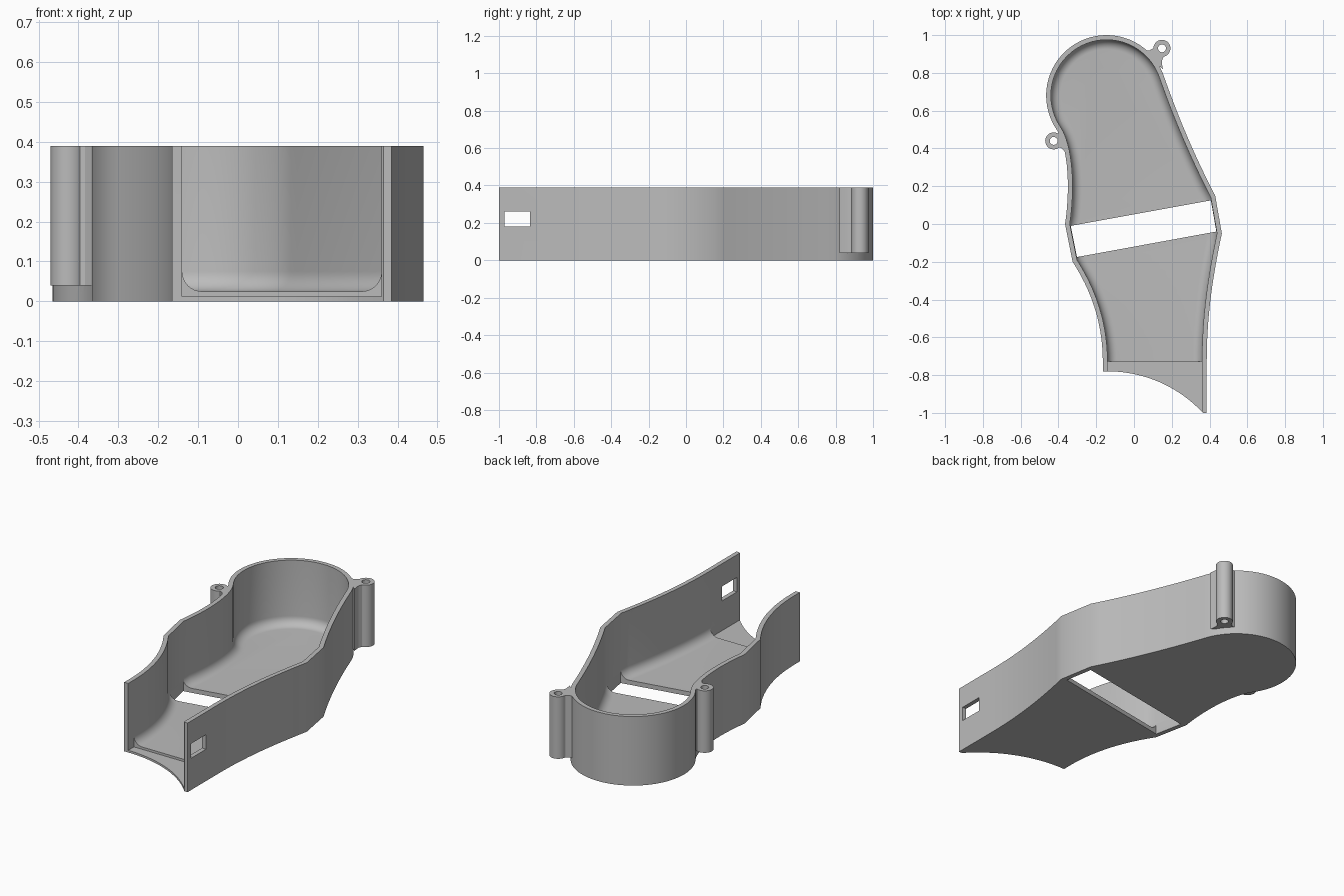
import bpy, bmesh, math
from mathutils import Vector
from mathutils.geometry import interpolate_bezier

if "Cube" in bpy.data.objects:
    bpy.data.objects.remove(bpy.data.objects["Cube"])

H, WALL, FLOOR, FILLET = 0.39, 0.025, 0.025, 0.05
FRONT = -0.73

grey = bpy.data.materials.new("plain grey")
grey.use_nodes = True
grey.diffuse_color = (0.5, 0.5, 0.5, 1)
grey.node_tree.nodes["Principled BSDF"].inputs["Base Color"].default_value = (0.5, 0.5, 0.5, 1)


def bend(a, b, c, d, n=14):
    """Points along a cubic curve"""
    return [Vector((p.x, p.y)) for p in
            interpolate_bezier(*[Vector((*q, 0)) for q in (a, b, c, d)], n)]


def offset(path, dist):
    """Shift an open path towards its right-hand side, with mitred corners"""
    out = []
    for i, p in enumerate(path):
        before = (p - path[i - 1]).normalized() if i else None
        after = (path[i + 1] - p).normalized() if i < len(path) - 1 else None
        before, after = before or after, after or before
        n1, n2 = Vector((before.y, -before.x)), Vector((after.y, -after.x))
        out.append(p + (n1 + n2) * dist / (1 + n1.dot(n2)))
    out[0].y = out[-1].y = FRONT
    return out


def loft(name, rings):
    """Closed solid through (outline, height) rings"""
    bm = bmesh.new()
    loops = [[bm.verts.new((p[0], p[1], z)) for p in pts] for pts, z in rings]
    n = len(loops[0])
    for lo, hi in zip(loops, loops[1:]):
        for i in range(n):
            bm.faces.new((lo[i], lo[(i + 1) % n], hi[(i + 1) % n], hi[i]))
    bm.faces.new(loops[0])
    bm.faces.new(loops[-1])
    bmesh.ops.recalc_face_normals(bm, faces=bm.faces)
    mesh = bpy.data.meshes.new(name)
    bm.to_mesh(mesh)
    bm.free()
    mesh.materials.append(grey)
    ob = bpy.data.objects.new(name, mesh)
    bpy.context.collection.objects.link(ob)
    return ob


def prism(name, pts, z0, z1):
    return loft(name, [(pts, z0), (pts, z1)])


def circle(c, r, n=32):
    return [(c[0] + r * math.cos(2 * math.pi * i / n),
             c[1] + r * math.sin(2 * math.pi * i / n)) for i in range(n)]


def combine(body, tool, operation):
    mod = body.modifiers.new(operation, 'BOOLEAN')
    mod.operation, mod.solver, mod.object = operation, 'EXACT', tool
    bpy.context.view_layer.objects.active = body
    bpy.ops.object.modifier_apply(modifier=mod.name)
    bpy.data.objects.remove(tool)


# Wall outline from the left front, round the back, to the right front
centre, radius = Vector((-0.145, 0.68)), 0.32
arc = [centre + radius * Vector((math.cos(a), math.sin(a)))
       for a in (math.radians(214 - 194 * i / 48) for i in range(49))]
path = bend((-0.165, FRONT), (-0.165, -0.54), (-0.218, -0.365), (-0.325, -0.2))
path += bend((-0.365, 0), (-0.335, 0.2), (-0.35, 0.41), arc[0])[:-1]
path += arc
path += bend(arc[-1], (0.222, 0.6), (0.31, 0.38), (0.43, 0.15))[1:]
path += bend((0.465, -0.05), (0.412, -0.3), (0.385, -0.5), (0.385, FRONT))

# Solid body with a hollow curved front lip
lip_r, lip_x = 0.69, -0.14
lip = []
for i in range(21):
    x = 0.365 - (0.365 - lip_x) * i / 20
    lip.append((x, -0.78 - lip_r + math.sqrt(lip_r ** 2 - (x - lip_x) ** 2)))
body = prism("housing", path + [(0.385, -1.0)] + lip + [(-0.165, -0.78)], 0, H)

# Screw bosses with flared necks: centre and direction to the wall
bosses = [(Vector((0.148, 0.93)), Vector((-0.65, -0.76))),
          (Vector((-0.425, 0.44)), Vector((1, 0.1)))]
flare = [(0, 0.042), (0.03, 0.036), (0.05, 0.042), (0.066, 0.058), (0.08, 0.075)]
for c, u in bosses:
    u = u.normalized()
    side = Vector((-u.y, u.x))
    reach = 1 if c.x > 0 else 0.75
    neck = [c + u * d * reach + side * w for d, w in flare]
    neck += [c + u * d * reach - side * w for d, w in reversed(flare)]
    combine(body, prism("neck", neck, 0.04, H), 'UNION')
    combine(body, prism("boss", circle(c, 0.045), 0.04, H), 'UNION')

# Cavity with a rounded floor edge
rings = []
for i in range(9):
    t = math.pi / 2 * (1 - i / 8)
    rings.append((offset(path, WALL + FILLET * (1 - math.cos(t))),
                  FLOOR + FILLET * (1 - math.sin(t))))
rings.append((rings[-1][0], H + 0.1))
combine(body, loft("cavity", rings), 'DIFFERENCE')

# Lower front ledge, floor slot, side window and screw holes
ledge = [(-0.14, -1.1), (0.36, -1.1), (0.36, FRONT + 0.001), (-0.14, FRONT + 0.001)]
combine(body, prism("ledge", ledge, 0.012, H + 0.1), 'DIFFERENCE')
slot = [(-0.335, -0.01), (0.407, 0.125), (0.436, -0.04), (-0.302, -0.175)]
combine(body, prism("slot", slot, -0.1, 0.2), 'DIFFERENCE')
window = [(0.3, -0.97), (0.5, -0.97), (0.5, -0.835), (0.3, -0.835)]
combine(body, prism("window", window, 0.18, 0.262), 'DIFFERENCE')
for c, u in bosses:
    combine(body, prism("hole", circle(c, 0.021, 24), -0.1, H + 0.1), 'DIFFERENCE')

# Smooth curves, sharp edges
bpy.ops.object.select_all(action='DESELECT')
body.select_set(True)
bpy.context.view_layer.objects.active = body
bpy.ops.object.shade_smooth_by_angle(angle=math.radians(25))
